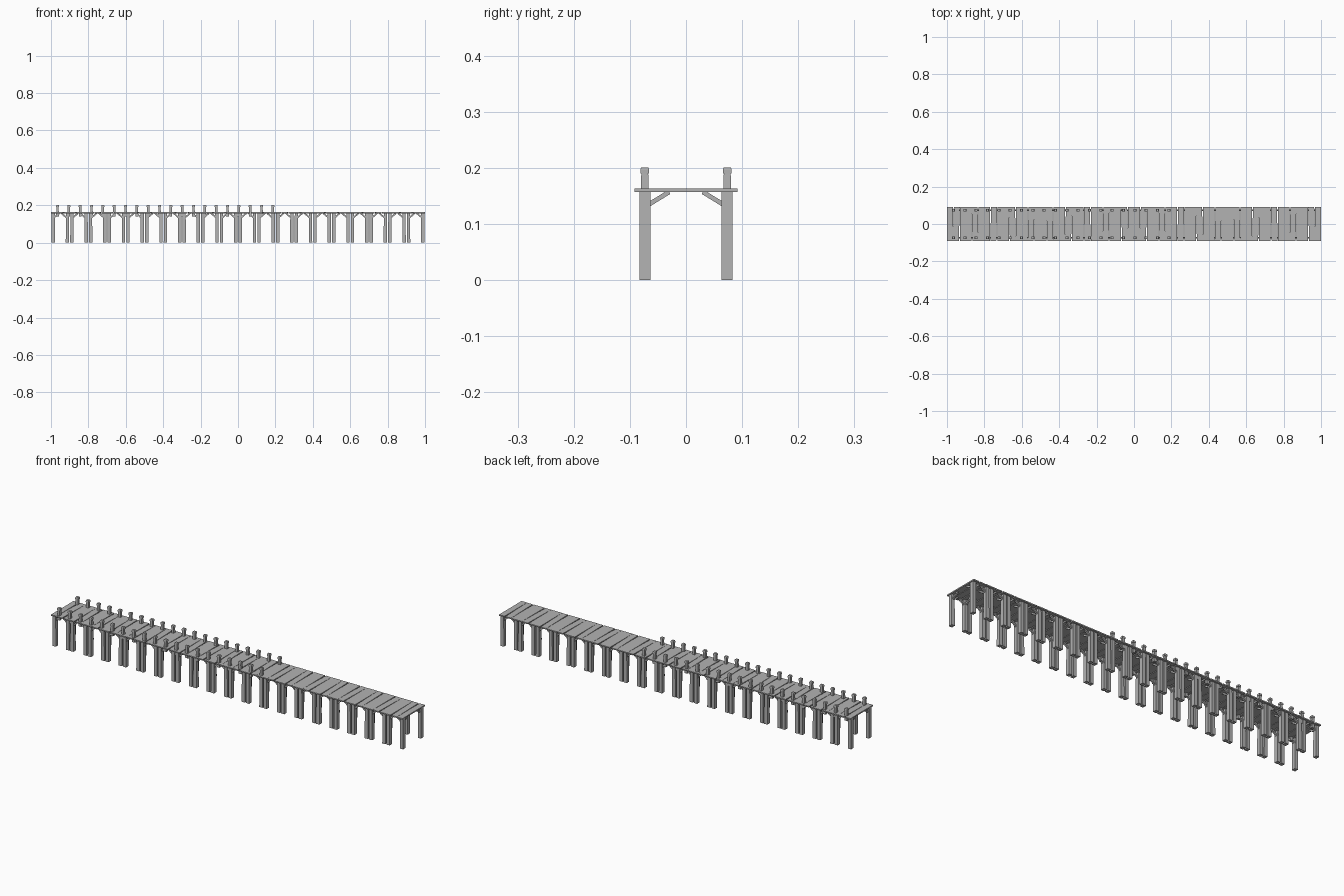
import bpy, bmesh, math
from mathutils import Matrix, Vector

cube = bpy.data.objects.get("Cube")
if cube:
    bpy.data.objects.remove(cube, do_unlink=True)

wood = bpy.data.materials.new("weathered_grey_wood")
wood.use_nodes = True
grey = (0.45, 0.45, 0.45, 1)
wood.diffuse_color = grey
wood.node_tree.nodes["Principled BSDF"].inputs["Base Color"].default_value = grey

SEGMENTS, PITCH = 20, 0.1
LEG_X, LEG_Y = 0.038, 0.073
DECK_Z = 0.16


def box(bm, centre, size, rot=None, taper=1.0):
    """Add a box whose top may be narrower than its base."""
    made = bmesh.ops.create_cube(bm, size=1)["verts"]
    for v in made:
        if v.co.z > 0:
            v.co.x *= taper
            v.co.y *= taper
        v.co = Vector(a * b for a, b in zip(v.co, size))
        if rot:
            v.co = rot @ v.co
        v.co += Vector(centre)


def strut(bm, start, end, width, depth):
    """Add a square-cut beam between two points."""
    a, b = Vector(start), Vector(end)
    rot = (b - a).to_track_quat("Z", "Y").to_matrix()
    box(bm, (a + b) / 2, (width, depth, (b - a).length), rot)


def finish(name, bm):
    mesh = bpy.data.meshes.new(name)
    bm.to_mesh(mesh)
    bm.free()
    mesh.materials.append(wood)
    bpy.context.collection.objects.link(bpy.data.objects.new(name, mesh))


planks, legs, braces, posts = (bmesh.new() for _ in range(4))

for i in range(SEGMENTS):
    cx = (i - (SEGMENTS - 1) / 2) * PITCH

    # Deck planks, the middle one laid slightly askew
    for off in (-0.0345, 0.0345):
        box(planks, (cx + off, 0, DECK_Z), (0.031, 0.184, 0.006))
    yaw = math.radians(1.6 if i % 2 else -1.6)
    box(planks, (cx, 0, DECK_Z), (0.032, 0.183, 0.006), Matrix.Rotation(yaw, 3, "Z"))

    # Four legs, each with a brace along and a brace across the deck
    for sx in (-1, 1):
        for sy in (-1, 1):
            x, y = cx + sx * LEG_X, sy * LEG_Y
            box(legs, (x, y, 0.0785), (0.018, 0.02, 0.157), taper=0.95)
            strut(braces, (x - sx * 0.006, y, 0.135),
                  (cx + sx * 0.006, y, 0.157), 0.008, 0.008)
            strut(braces, (x, sy * 0.066, 0.135),
                  (x, sy * 0.030, 0.157), 0.008, 0.008)

# Mooring posts with wider caps along both edges of one part of the deck
for i in range(20):
    x = -0.965 + i * 0.0606
    for sy in (-1, 1):
        y = sy * 0.0735
        box(posts, (x, y, 0.165), (0.0145, 0.0145, 0.052), taper=0.85)
        box(posts, (x, y, 0.1935), (0.016, 0.016, 0.007))
        box(posts, (x, y, 0.199), (0.016, 0.016, 0.004), taper=0.8)

finish("deck_planks", planks)
finish("support_legs", legs)
finish("diagonal_braces", braces)
finish("mooring_posts", posts)
